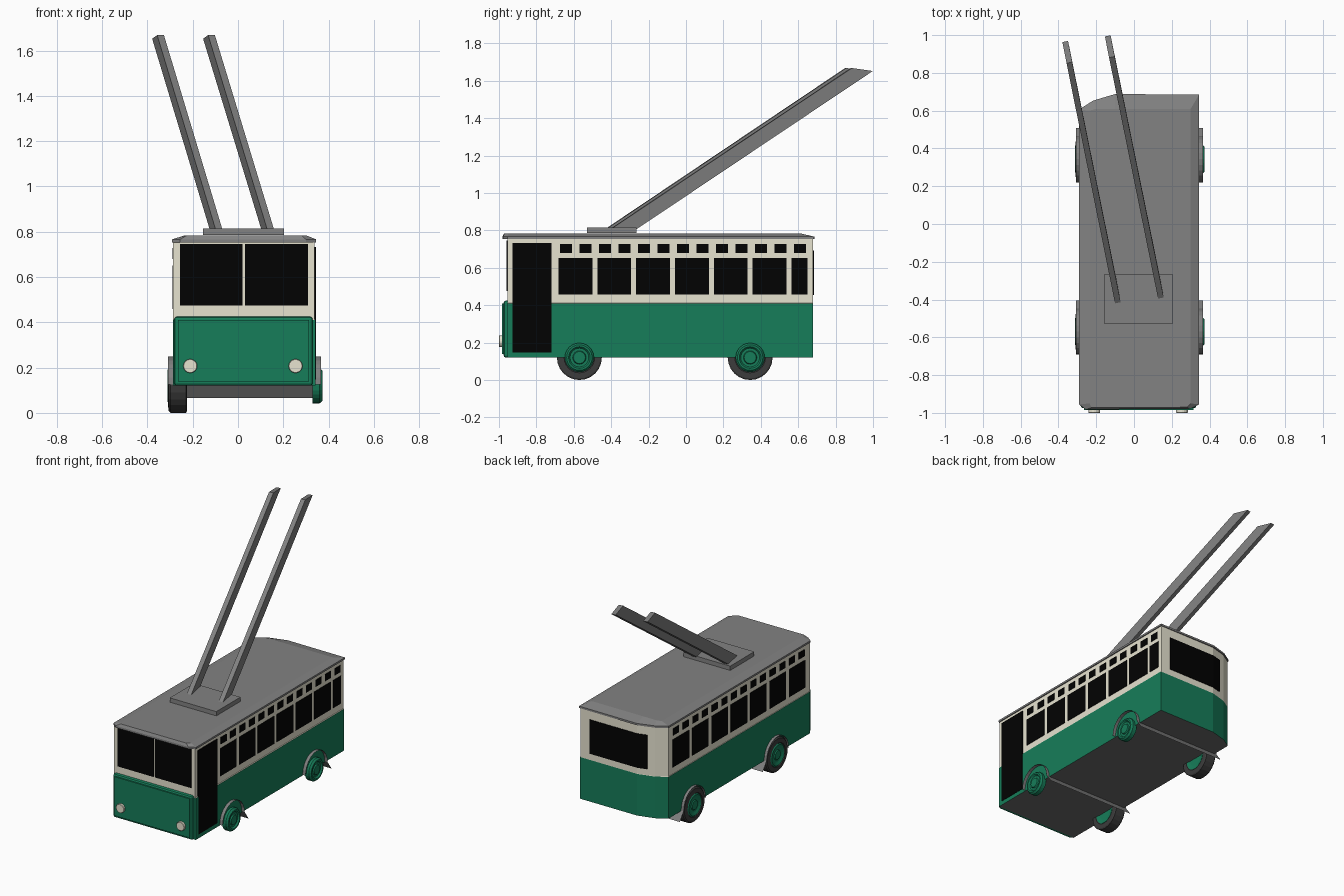
import bpy, bmesh, math
from mathutils import Vector

if "Cube" in bpy.data.objects:
    bpy.data.objects.remove(bpy.data.objects["Cube"])


def material(name, r, g, b):
    m = bpy.data.materials.new(name)
    m.diffuse_color = (r, g, b, 1)
    m.use_nodes = True
    m.node_tree.nodes["Principled BSDF"].inputs["Base Color"].default_value = m.diffuse_color
    return m


GREEN = material("green_paint", 0.008, 0.205, 0.1)
CREAM = material("cream_paint", 0.82, 0.79, 0.65)
BLACK = material("black_glass", 0.0006, 0.0006, 0.0006)
GREY = material("roof_grey", 0.225, 0.225, 0.225)
POLE = material("pole_grey", 0.215, 0.215, 0.215)
FLOOR = material("floor_grey", 0.15, 0.15, 0.15)
DARK = material("dark_rubber", 0.045, 0.045, 0.045)


def finish(name, bm, mats):
    bmesh.ops.recalc_face_normals(bm, faces=bm.faces[:])
    me = bpy.data.meshes.new(name)
    bm.to_mesh(me)
    bm.free()
    for m in mats:
        me.materials.append(m)
    ob = bpy.data.objects.new(name, me)
    bpy.context.collection.objects.link(ob)
    return ob


def loft(name, loops, mats, rule=None):
    """Skin a stack of equal-length loops and cap both ends."""
    bm = bmesh.new()
    rings = [[bm.verts.new(p) for p in loop] for loop in loops]
    n = len(rings[0])
    for a, b in zip(rings, rings[1:]):
        for i in range(n):
            bm.faces.new((a[i], a[(i + 1) % n], b[(i + 1) % n], b[i]))
    bm.faces.new(rings[0])
    bm.faces.new(rings[-1])
    bmesh.ops.recalc_face_normals(bm, faces=bm.faces[:])
    if rule:
        for f in bm.faces:
            f.material_index = rule(f)
    return finish(name, bm, mats)


def boxes(name, spans, mat):
    """One object made of boxes given as (x0, x1, y0, y1, z0, z1)."""
    bm = bmesh.new()
    for x0, x1, y0, y1, z0, z1 in spans:
        cube = bmesh.ops.create_cube(bm, size=1)["verts"]
        for v in cube:
            v.co = Vector(((x0 + x1) / 2 + v.co.x * (x1 - x0),
                           (y0 + y1) / 2 + v.co.y * (y1 - y0),
                           (z0 + z1) / 2 + v.co.z * (z1 - z0)))
    return finish(name, bm, [mat])


def at(plan, z):
    return [(x, y, z) for x, y in plan]


def disc_stack(name, centre, axis, steps, mat, n=24):
    """Turned part: steps are (offset along the axis, radius)."""
    loops = []
    for off, r in steps:
        ring = []
        for i in range(n):
            c = r * math.cos(2 * math.pi * i / n)
            s = r * math.sin(2 * math.pi * i / n)
            d = (off, c, s) if axis == "x" else (c, off, s)
            ring.append(Vector(centre) + Vector(d))
        loops.append(ring)
    return loft(name, loops, [mat])


# Body shell, green below and cream above, grey floor
plan = [(-.288, -.955), (.343, -.955), (.343, .68), (-.1, .68), (-.215, .648), (-.288, .603)]


def body_rule(f):
    if f.normal.z < -.9:
        return 2
    return 0 if f.calc_center_median().z < .41 else 1


upper = [(x - .005 if x > 0 else x + .002, y) for x, y in plan]
loft("body", [at(plan, .12), at(plan, .41), at(upper, .412), at(upper, .76)],
     [GREEN, CREAM, FLOOR], body_rule)

# Roof with thin eaves and sloped edges
eave = [(-.291, -.955), (-.255, -.982), (.3, -.978), (.345, -.955),
        (.345, .685), (-.1, .688), (-.217, .653), (-.291, .606)]
crown = [(-.235, -.95), (-.225, -.972), (.28, -.97), (.30, -.95),
         (.30, .61), (-.1, .61), (-.2, .61), (-.235, .60)]
loft("roof", [at(eave, .753), at(eave, .766), at(crown, .784)], [GREY])

# Front apron with raised panel
apron = boxes("front_apron", [(-.282, .33, -.975, -.94, .12, .425)], GREEN)
bev = apron.modifiers.new("bevel", "BEVEL")
bev.width, bev.segments = .012, 2
boxes("front_panel", [(-.264, .314, -.984, -.97, .138, .41)], GREEN)

# Headlights
for x in (-.211, .254):
    disc_stack("headlight", (x, -.98, .207), "y",
               [(0, .031), (-.018, .031), (-.02, .029)], CREAM, 16)

# Windscreen, two panes
boxes("windscreen", [(-.255, .02, -.961, -.953, .475, .745),
                     (.032, .31, -.961, -.953, .475, .745)], BLACK)

# Door on the right side
boxes("door", [(.337, .345, -.927, -.718, .148, .732)], BLACK)

# Side windows: main row and small upper row
right, left = (.334, .3405), (-.2885, -.282)
panes = [(*right, y, min(y + .181, .65), .458, .651)
         for y in (-.682 + .2077 * i for i in range(7))]
panes += [(*right, y - .032, y + .032, .679, .727)
          for y in (-.642 + .1043 * i for i in range(13))]
boxes("right_windows", panes, BLACK)
panes = [(*left, y - .18, y, .458, .651) for y in (.555 - .213 * i for i in range(7))]
panes += [(*left, y - .032, y + .032, .679, .727)
          for y in (.52 - .1065 * i for i in range(14))]
boxes("left_windows", panes, BLACK)

# Rear window wrapping onto the angled corner
rear = [(.265, .677), (.265, .684), (-.1, .684), (-.167, .667), (-.165, .659), (-.1, .677)]
loft("rear_window", [at(rear, .455), at(rear, .692)], [BLACK])

# Wheels: full tyres on the left, hubs on both sides, sheet fenders across
for tag, y in (("front", -.57), ("rear", .343)):
    disc_stack(tag + "_left_tyre", (-.31, y, .12), "x",
               [(.012, .07), (0, .082), (.004, .112), (.012, .12), (.08, .12), (.085, .112),
                (.085, .082), (.075, .07)], DARK)
    disc_stack(tag + "_left_hub", (-.27, y, .12), "x",
               [(.04, .05), (.044, .078), (-.036, .078), (-.042, .07), (-.034, .05),
                (-.034, .035), (-.04, .03), (-.04, .015)], GREEN)
    disc_stack(tag + "_right_hub", (.33, y, .12), "x",
               [(0, .078), (.03, .078), (.042, .068), (.042, .058), (.032, .05),
                (.032, .036), (.04, .032), (.04, .016)], GREEN)
    # Arched sheet with a tail kicked out behind the wheel
    profile = [(.122 * math.cos(math.pi * (1 - i / 12)), .125 + .124 * math.sin(math.pi * i / 12))
               for i in range(13)] + [(.165, .065)]
    bm = bmesh.new()
    pairs = [(bm.verts.new((-.308, y + a, z)), bm.verts.new((.366, y + a, z)))
             for a, z in profile]
    for p, q in zip(pairs, pairs[1:]):
        bm.faces.new((p[0], p[1], q[1], q[0]))
    finish(tag + "_fender", bm, [POLE])

# Trolley platform and its two collector poles
boxes("pole_platform", [(-.155, .204, -.53, -.265, .785, .815)], GREY)
wide = Vector((.015, .003, 0))
for tag, low, top in (("left", (-.09, -.39, .787), (-.353, .91, 1.66)),
                      ("right", (.138, -.365, .787), (-.128, .94, 1.66))):
    ends = []
    for c, deep in ((Vector(low), Vector((-.013, .069, 0))),
                    (Vector(top), Vector((-.011, .056, -.008)))):
        ends.append([c - wide - deep, c + wide - deep, c + wide + deep, c - wide + deep])
    loft(tag + "_pole", ends, [POLE])
